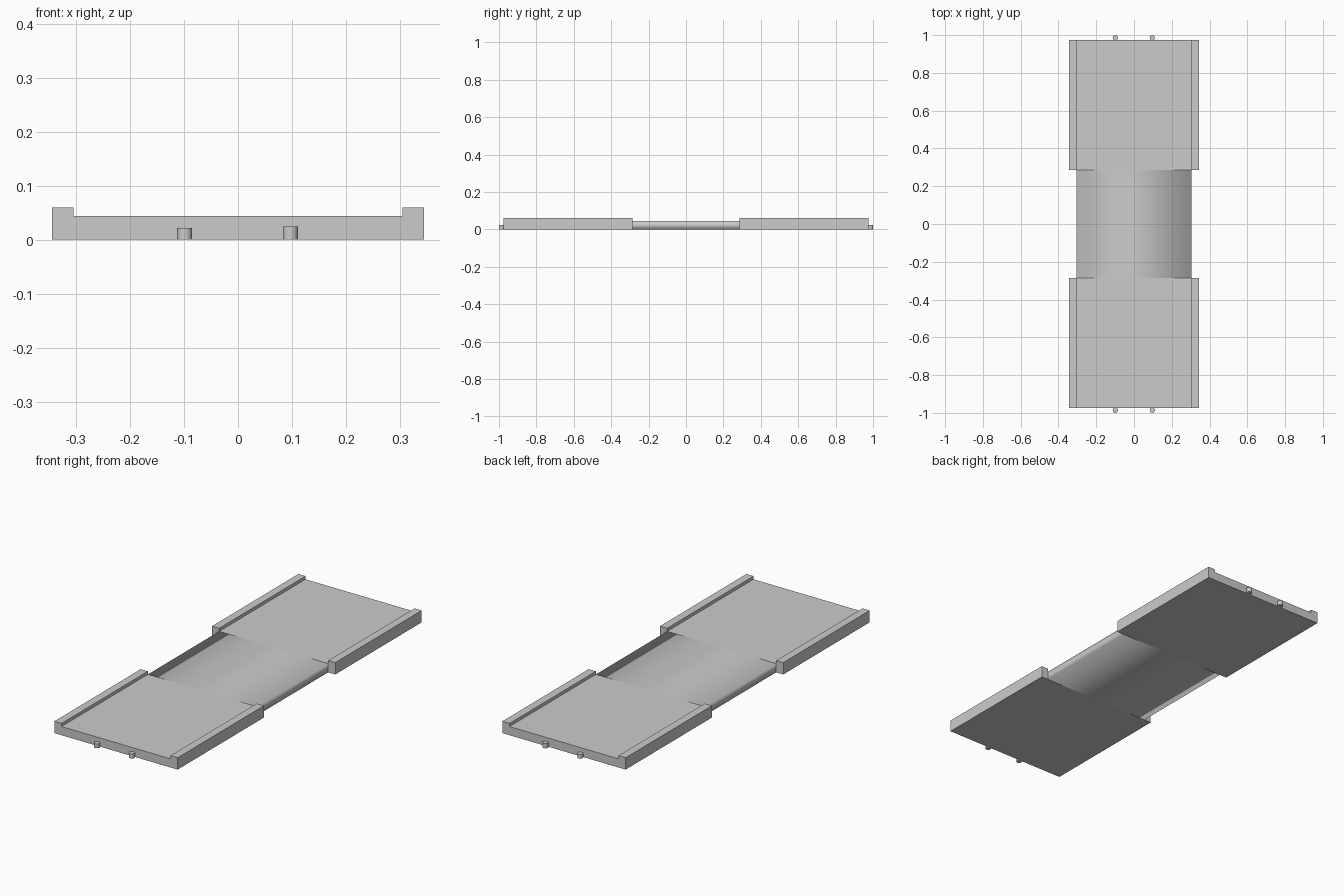
import bpy, bmesh, math

if "Cube" in bpy.data.objects:
    bpy.data.objects.remove(bpy.data.objects["Cube"])

def prism(name, profile, y0, y1, caps=True, smooth=False):
    """Extrude an (x, z) profile along y."""
    bm = bmesh.new()
    a = [bm.verts.new((x, y0, z)) for x, z in profile]
    b = [bm.verts.new((x, y1, z)) for x, z in profile]
    n = len(profile)
    for i in range(n):
        j = (i + 1) % n
        bm.faces.new((a[i], a[j], b[j], b[i]))
    if caps:
        bm.faces.new(a)
        bm.faces.new(b)
    bmesh.ops.recalc_face_normals(bm, faces=bm.faces[:])
    for f in bm.faces:
        f.smooth = smooth
    me = bpy.data.meshes.new(name)
    bm.to_mesh(me)
    bm.free()
    ob = bpy.data.objects.new(name, me)
    bpy.context.collection.objects.link(ob)
    return ob

W, IN, H, FLOOR = 0.345, 0.305, 0.06, 0.044
Y_IN, Y_OUT = 0.285, 0.975

# End plates with raised side rails
channel = [(-W, 0), (W, 0), (W, H), (IN, H), (IN, FLOOR),
           (-IN, FLOOR), (-IN, H), (-W, H)]
prism("front_plate", channel, -Y_OUT, -Y_IN)
prism("back_plate", channel, Y_IN, Y_OUT)

# Narrower middle span, softly shaded across its edges
prism("middle_span", [(-IN, 0), (IN, 0), (IN, FLOOR), (-IN, FLOOR)],
      -Y_IN, Y_IN, caps=False, smooth=True)

# Small upright connector pegs on both ends
for side, label in ((-1, "front"), (1, "back")):
    for x, h in ((-0.099, 0.022), (0.097, 0.024)):
        bpy.ops.mesh.primitive_cylinder_add(
            vertices=12, radius=0.014, depth=h,
            location=(x, side * 0.986, h / 2))
        ob = bpy.context.object
        ob.name = label + "_peg"
        bpy.ops.object.shade_smooth_by_angle(angle=math.radians(35))
